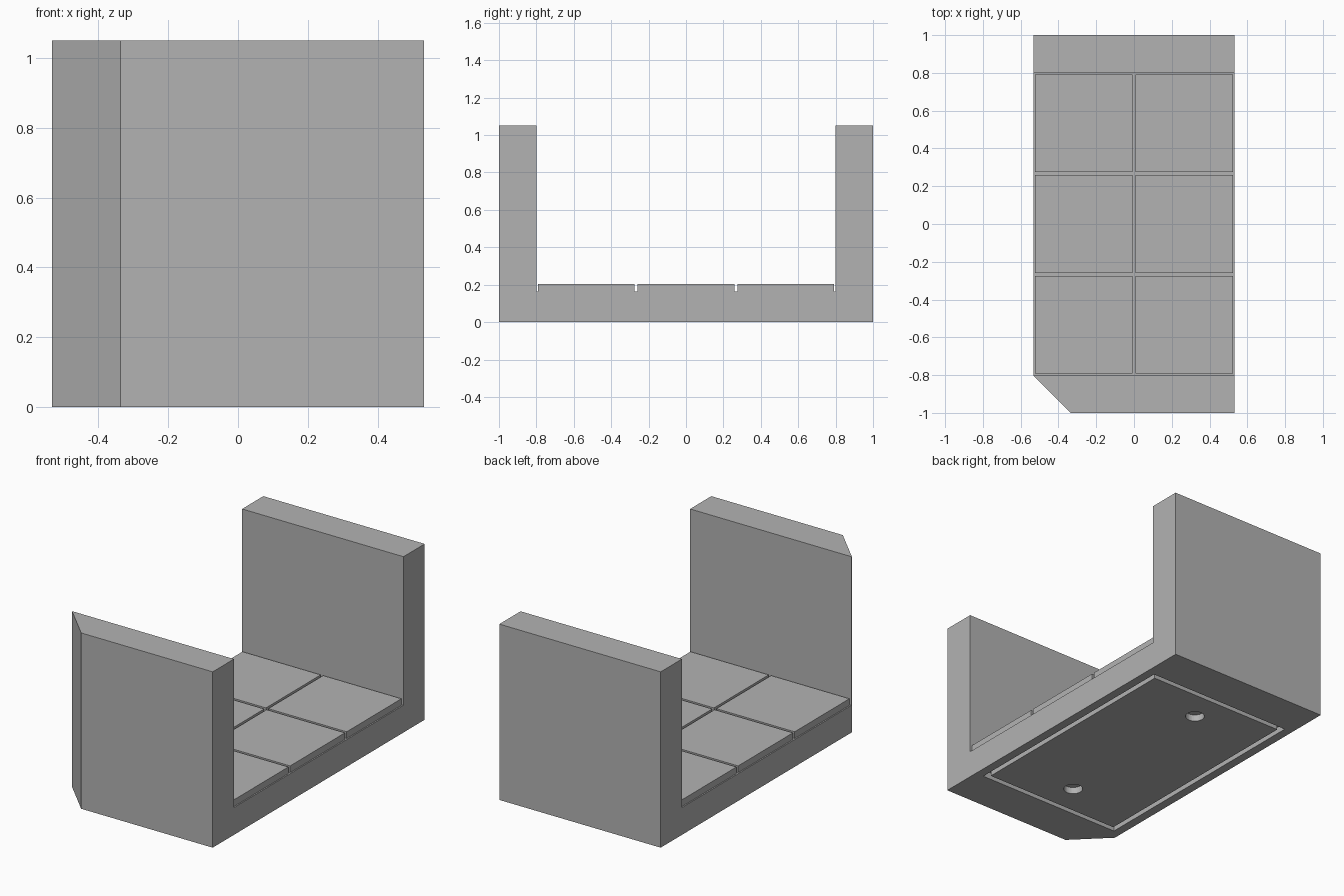
import bpy
import bmesh
from mathutils import Vector

cube = bpy.data.objects.get("Cube")
if cube:
    bpy.data.objects.remove(cube, do_unlink=True)

HALF_X, HALF_Y, HEIGHT = 0.533, 1.0, 1.05
WALL_Y = 0.8            # inner face of the end walls
FLOOR, TILE_TOP = 0.163, 0.203
TILE = 0.5333           # tile pitch
GAP = 0.016
RECESS = 0.04           # depth of the underside cuts

stone = bpy.data.materials.new("plain grey")
stone.use_nodes = True
GREY = (0.45, 0.45, 0.45, 1)
stone.diffuse_color = GREY
stone.node_tree.nodes["Principled BSDF"].inputs["Base Color"].default_value = GREY


def finish(bm, name):
    bmesh.ops.recalc_face_normals(bm, faces=bm.faces)
    mesh = bpy.data.meshes.new(name)
    bm.to_mesh(mesh)
    bm.free()
    obj = bpy.data.objects.new(name, mesh)
    mesh.materials.append(stone)
    bpy.context.collection.objects.link(obj)
    return obj


def add_box(bm, lo, hi):
    lo, hi = Vector(lo), Vector(hi)
    verts = bmesh.ops.create_cube(bm, size=1)["verts"]
    for v in verts:
        v.co = (lo + hi) / 2 + v.co * (hi - lo)


def box(name, lo, hi):
    bm = bmesh.new()
    add_box(bm, lo, hi)
    return finish(bm, name)


def cut(target, cutter):
    mod = target.modifiers.new(cutter.name, "BOOLEAN")
    mod.operation, mod.solver, mod.object = "DIFFERENCE", "EXACT", cutter
    cutter.hide_render = True
    cutter.hide_set(True)


# Base and both end walls: one U profile extruded across the width
bm = bmesh.new()
half = [(HALF_Y, 0), (HALF_Y, HEIGHT), (WALL_Y, HEIGHT), (WALL_Y, FLOOR)]
profile = half + [(-y, z) for y, z in reversed(half)]
face = bm.faces.new([bm.verts.new((-HALF_X, y, z)) for y, z in profile])
side = bmesh.ops.extrude_face_region(bm, geom=[face])["geom"]
bmesh.ops.translate(bm, vec=(2 * HALF_X, 0, 0),
                    verts=[g for g in side if isinstance(g, bmesh.types.BMVert)])

# Chamfer on the front right upright corner
bmesh.ops.recalc_face_normals(bm, faces=bm.faces)
sliced = bmesh.ops.bisect_plane(
    bm, geom=bm.verts[:] + bm.edges[:] + bm.faces[:], dist=1e-5,
    plane_co=(-HALF_X, -WALL_Y - 0.003, 0), plane_no=(-1, -1, 0), clear_outer=True)
bmesh.ops.holes_fill(bm, edges=[e for e in bm.edges if e.is_boundary])
body = finish(bm, "base_and_end_walls")

# Floor tiles
for col in (-0.5, 0.5):
    for row in (-1, 0, 1):
        cx, cy, h = col * TILE, row * TILE, (TILE - GAP) / 2
        box("floor_tile", (cx - h, cy - h, FLOOR - 0.01), (cx + h, cy + h, TILE_TOP))

# Rectangular groove under the base, cut with four bars
OUT_X, OUT_Y, BAR = 0.48, 0.748, 0.03
for s in (-1, 1):
    x0, x1 = sorted((s * OUT_X, s * (OUT_X - BAR)))
    y0, y1 = sorted((s * OUT_Y, s * (OUT_Y - BAR)))
    cut(body, box("groove_cutter_long", (x0, -OUT_Y, -0.05), (x1, OUT_Y, RECESS)))
    cut(body, box("groove_cutter_short", (-OUT_X, y0, -0.05), (OUT_X, y1, RECESS)))

# Two round sockets under the base
for s in (-1, 1):
    bm = bmesh.new()
    bmesh.ops.create_cone(bm, cap_ends=True, segments=32, radius1=0.053,
                          radius2=0.053, depth=2 * RECESS)
    bmesh.ops.translate(bm, vec=(0, s * TILE, 0), verts=bm.verts)
    cut(body, finish(bm, "socket_cutter"))
